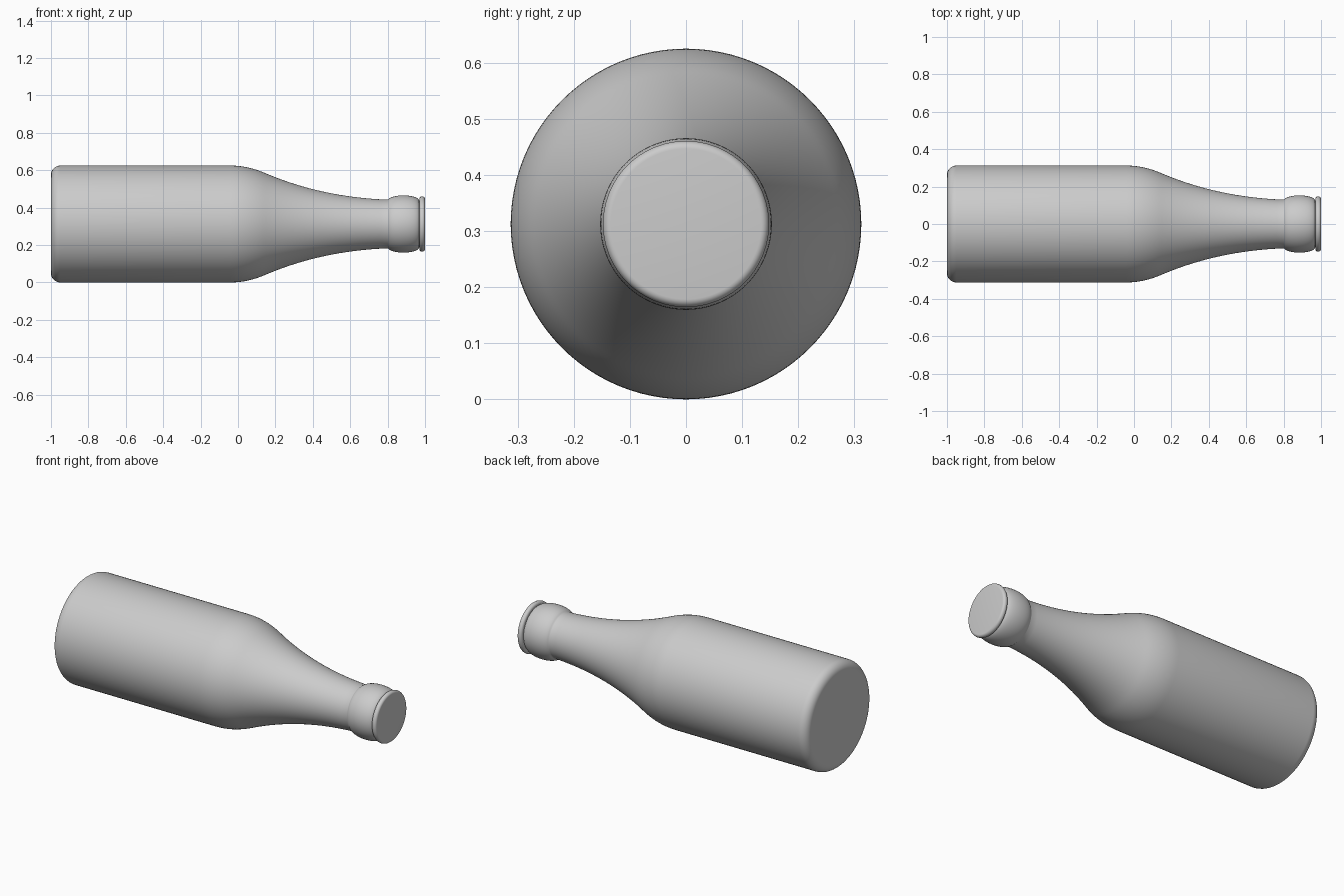
import bpy, bmesh, math
from mathutils import Vector, Matrix
from mathutils.geometry import interpolate_bezier

cube = bpy.data.objects.get("Cube")
if cube:
    bpy.data.objects.remove(cube)

RADIUS = 0.3125
SEGMENTS = 96

grey = bpy.data.materials.new("light grey")
grey.use_nodes = True
grey.diffuse_color = (0.6, 0.6, 0.6, 1)
grey.node_tree.nodes["Principled BSDF"].inputs["Base Color"].default_value = grey.diffuse_color


def curve(start, ctrl, end, steps):
    """Quadratic curve through a control point, as (x, radius) points."""
    a, c, b = (Vector((*p, 0)) for p in (start, ctrl, end))
    return interpolate_bezier(a, a.lerp(c, 2 / 3), b.lerp(c, 2 / 3), b, steps)


def arc(cx, cr, rx, rr, a0, a1, steps):
    """Elliptical arc, angles in degrees from the long axis."""
    angles = [math.radians(a0 + (a1 - a0) * i / steps) for i in range(steps + 1)]
    return [Vector((cx + rx * math.cos(a), cr + rr * math.sin(a), 0)) for a in angles]


def lathe(name, profile):
    """Spin a closed-ended profile about the long axis."""
    bm = bmesh.new()
    points = [Vector((profile[0].x, 0, 0)), *profile, Vector((profile[-1].x, 0, 0))]
    verts = [bm.verts.new(p) for p in points]
    edges = [bm.edges.new(pair) for pair in zip(verts, verts[1:])]
    bmesh.ops.spin(bm, geom=verts + edges, cent=(0, 0, 0), axis=(1, 0, 0),
                   angle=math.tau, steps=SEGMENTS, use_duplicate=False)
    bmesh.ops.remove_doubles(bm, verts=bm.verts, dist=0.0001)
    bmesh.ops.recalc_face_normals(bm, faces=bm.faces)
    bmesh.ops.transform(bm, matrix=Matrix.Translation((0, 0, RADIUS)), verts=bm.verts)
    mesh = bpy.data.meshes.new(name)
    bm.to_mesh(mesh)
    bm.free()
    obj = bpy.data.objects.new(name, mesh)
    bpy.context.collection.objects.link(obj)
    mesh.materials.append(grey)
    bpy.ops.object.select_all(action="DESELECT")
    obj.select_set(True)
    bpy.context.view_layer.objects.active = obj
    bpy.ops.object.shade_smooth_by_angle(angle=math.radians(35))


# Bottle: rounded base, straight body, shoulder, tapering neck and collar
base = arc(-0.95, RADIUS - 0.05, 0.05, 0.05, 180, 90, 8)
shoulder = curve((-0.04, RADIUS), (0.055, RADIUS), (0.15, 0.27), 12)
neck = curve((0.15, 0.27), (0.45, 0.143), (0.8, 0.13), 20)[1:]
collar = arc(0.885, 0.123, 0.085, 0.03, 165, 15, 16)
groove = [Vector((0.968, 0.125, 0)), Vector((0.976, 0.125, 0))]
lathe("bottle", base + shoulder + neck + collar + groove)

# Cap: thin disc with a rounded rim
lathe("cap", arc(0.985, 0.134, 0.015, 0.014, 180, 0, 12))
